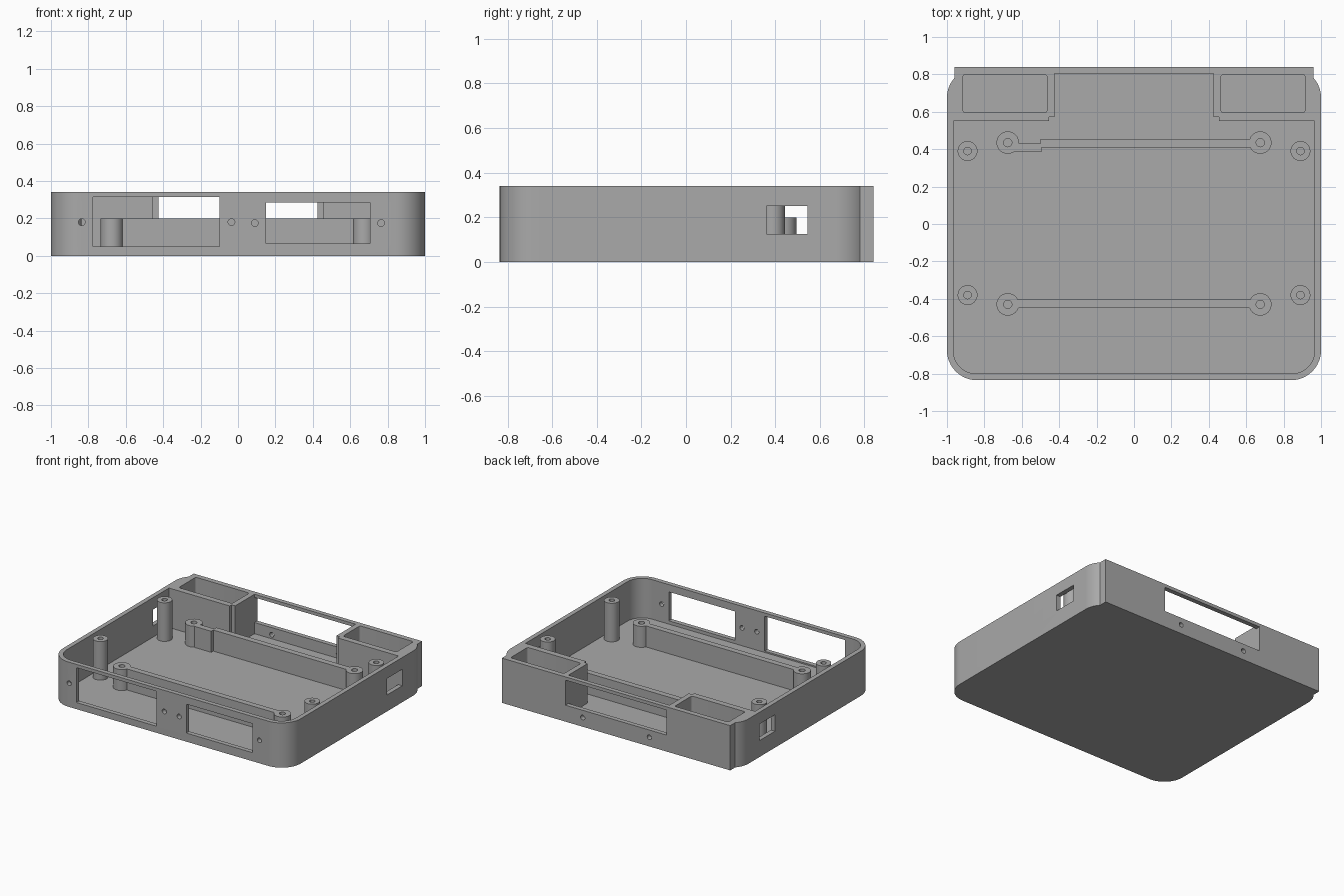
import bpy, bmesh
from math import sin, cos, radians

cube = bpy.data.objects.get("Cube")
if cube:
    bpy.data.objects.remove(cube, do_unlink=True)

TOP, FLOOR, DECK = 0.34, 0.04, 0.2

grey = bpy.data.materials.new("plain_grey")
grey.use_nodes = True
colour = (0.4, 0.4, 0.4, 1)
grey.diffuse_color = colour
grey.node_tree.nodes["Principled BSDF"].inputs["Base Color"].default_value = colour


def arc(cx, cy, r, start, end, steps=12):
    angles = [radians(start + (end - start) * i / steps) for i in range(steps + 1)]
    return [(cx + r * cos(a), cy + r * sin(a)) for a in angles]


def circle(cx, cy, r, steps=32):
    return arc(cx, cy, r, 0, 360, steps)[:-1]


def mirrored(half):
    return half + [(-x, y) for x, y in reversed(half)]


def prism(name, outline, low, high, axis="z"):
    """Extrude an outline along z, or an x-z outline along y."""
    bm = bmesh.new()
    if axis == "z":
        verts = [bm.verts.new((x, y, low)) for x, y in outline]
        step = (0, 0, high - low)
    else:
        verts = [bm.verts.new((x, low, z)) for x, z in outline]
        step = (0, high - low, 0)
    face = bm.faces.new(verts)
    side = bmesh.ops.extrude_face_region(bm, geom=[face])["geom"]
    moved = [v for v in side if isinstance(v, bmesh.types.BMVert)]
    bmesh.ops.translate(bm, verts=moved, vec=step)
    bmesh.ops.recalc_face_normals(bm, faces=bm.faces)
    mesh = bpy.data.meshes.new(name)
    bm.to_mesh(mesh)
    bm.free()
    mesh.materials.append(grey)
    ob = bpy.data.objects.new(name, mesh)
    bpy.context.collection.objects.link(ob)
    return ob


def box(name, x0, x1, y0, y1, z0, z1):
    return prism(name, [(x0, y0), (x1, y0), (x1, y1), (x0, y1)], z0, z1)


def cut(target, cutter):
    cutter.hide_render = True
    mod = target.modifiers.new("cut", "BOOLEAN")
    mod.operation, mod.solver, mod.object = "DIFFERENCE", "EXACT", cutter
    bpy.context.view_layer.objects.active = target
    bpy.ops.object.modifier_apply(modifier=mod.name)
    bpy.data.objects.remove(cutter, do_unlink=True)


def smooth(ob):
    bpy.ops.object.select_all(action="DESELECT")
    ob.select_set(True)
    bpy.context.view_layer.objects.active = ob
    bpy.ops.object.shade_smooth_by_angle(angle=radians(30))


# Outer shell with rounded corners and a square-ended back panel
outer = mirrored(arc(0.84, -0.675, 0.16, -90, 0)
                 + arc(0.84, 0.675, 0.16, 0, 41.4) + [(0.96, 0.84)])
case = prism("case", outer, 0, TOP)

# Main cavity, stepped in between the two rear blocks
inner = mirrored(arc(0.845, -0.68, 0.12, -90, 0)
                 + [(0.965, 0.55), (0.455, 0.55), (0.455, 0.573),
                    (0.425, 0.573), (0.425, 0.805)])
cut(case, prism("cavity", inner, FLOOR, 0.5))

# Rear pockets
for s in (-1, 1):
    r = 0.015
    pocket = (arc(0.9, 0.61, r, -90, 0, 4) + arc(0.9, 0.785, r, 0, 90, 4)
              + arc(0.48, 0.785, r, 90, 180, 4) + arc(0.48, 0.61, r, 180, 270, 4))
    cut(case, prism("pocket", [(s * x, y) for x, y in pocket], FLOOR, 0.5))

# Front windows, rear window and side windows
cut(case, box("window", -0.775, -0.1, -1, -0.7, 0.05, 0.315))
cut(case, box("window", 0.15, 0.705, -1, -0.7, 0.065, 0.285))
cut(case, box("window", -0.425, 0.425, 0.7, 1, 0.125, 0.315))
for s in (-1, 1):
    cut(case, box("window", s * 0.98 - 0.1, s * 0.98 + 0.1, 0.36, 0.545, 0.125, 0.25))

# Screw holes beside the windows
for x, z in ((-0.835, 0.18), (-0.035, 0.18), (0.09, 0.175), (0.765, 0.175)):
    cut(case, prism("hole", circle(x, z, 0.018, 20), -1, -0.7, "y"))
for x in (-0.28, 0.28):
    cut(case, prism("hole", circle(x, 0.07, 0.018, 20), 0.7, 1, "y"))
smooth(case)


def tube(name, x, y, r, hole, high):
    ob = prism(name, circle(x, y, r), FLOOR - 0.01, high)
    cut(ob, prism("bore", circle(x, y, hole), FLOOR, 0.5))
    smooth(ob)


# Tall corner posts and shorter board standoffs
for side, x in (("right", -1), ("left", 1)):
    for end, y in (("front", -0.38), ("back", 0.39)):
        tube(f"{end}_{side}_post", x * 0.89, y, 0.053, 0.02, 0.333)
    for end, y in (("front", -0.43), ("back", 0.435)):
        tube(f"{end}_{side}_standoff", x * 0.675, y, 0.06, 0.022, DECK)

# Ribs joining the standoffs
box("front_rib", -0.625, 0.625, -0.45, -0.405, FLOOR - 0.01, DECK)
box("back_rib", -0.5, 0.625, 0.41, 0.455, FLOOR - 0.01, DECK)
box("back_rib_offset", -0.635, -0.495, 0.385, 0.43, FLOOR - 0.01, DECK)
